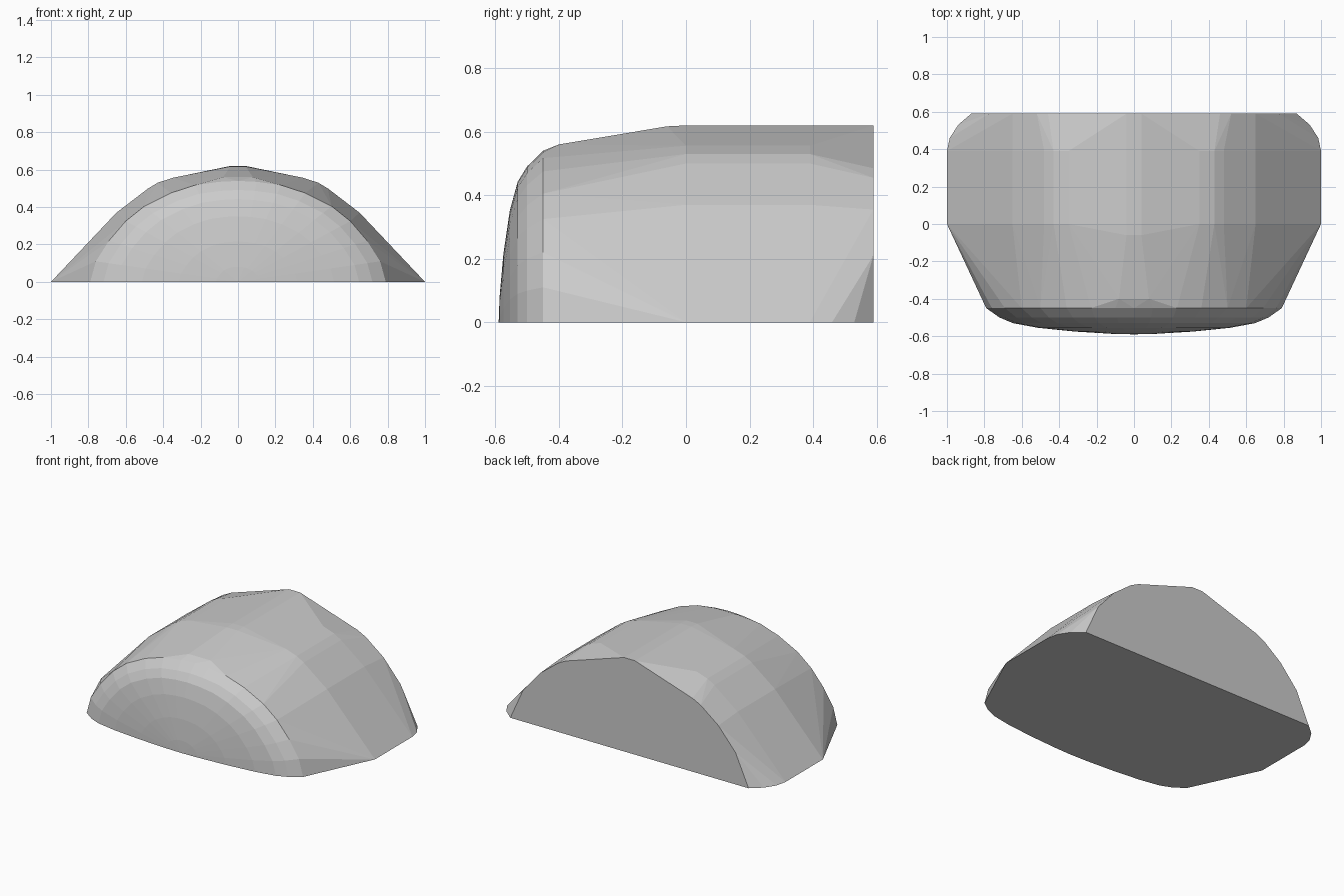
import bpy, bmesh

if "Cube" in bpy.data.objects:
    bpy.data.objects.remove(bpy.data.objects["Cube"])

# Half cross-sections (x, z), from the base up to the crown
MID = [(1, 0), (.65, .37), (.48, .50), (.43, .53), (.35, .556), (.04, .62)]
BACK = [(.87, 0), (.775, .21), (.65, .355), (.52, .455), (.46, .485), (.04, .62)]
RIM = [(.79, 0), (.76, .11), (.69, .22), (.6, .325), (.5, .405),
       (.36, .475), (.23, .517), (.1, .535), (0, .54)]
# Rounded front: (scale of rim, y)
BULGE = [(1, -.45), (.91, -.50), (.82, -.53), (.65, -.555), (.4, -.575), (.15, -.587)]


def section(profile, y, scale=1.0):
    """Mirrored outline placed at depth y."""
    return [(s * x * scale, y, z * scale) for x, z in profile for s in (1, -1)]


points = []
# Broad body, with the crown running a little further forward
points += section(MID, 0) + section(MID, .39)
points += section([(.04, .617)], -.06) + section([(.08, .56)], -.40)
# Back face and rounded lower back corners
points += section(BACK, .59)
points += section([(.985, 0)], .46) + section([(.94, 0)], .53)
# Domed front
for scale, y in BULGE:
    points += section(RIM, y, scale)
points.append((0, -.59, 0))

# Wrap the sections in one convex shell
bm = bmesh.new()
for p in points:
    bm.verts.new(p)
bmesh.ops.remove_doubles(bm, verts=bm.verts, dist=.002)
hull = bmesh.ops.convex_hull(bm, input=bm.verts)
unused = {g for g in hull["geom_interior"] + hull["geom_unused"]
          if isinstance(g, bmesh.types.BMVert)}
bmesh.ops.delete(bm, geom=list(unused), context='VERTS')
bmesh.ops.dissolve_limit(bm, angle_limit=.01, verts=bm.verts, edges=bm.edges)
bmesh.ops.recalc_face_normals(bm, faces=bm.faces)

mesh = bpy.data.meshes.new("rounded_block")
bm.to_mesh(mesh)
bm.free()
block = bpy.data.objects.new("rounded_block", mesh)
bpy.context.collection.objects.link(block)
